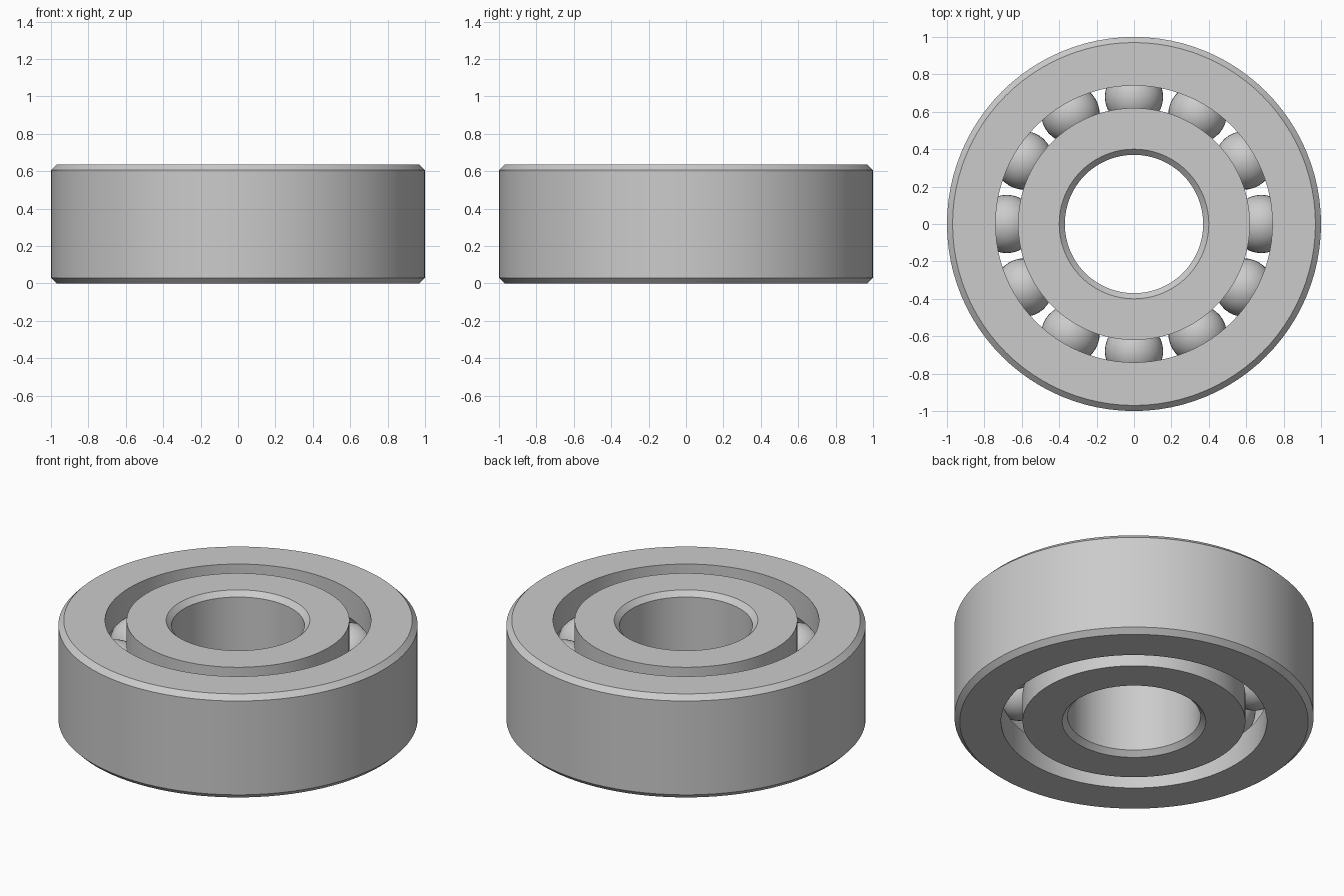
import bpy, bmesh, math
from mathutils import Vector, Matrix

if "Cube" in bpy.data.objects:
    bpy.data.objects.remove(bpy.data.objects["Cube"], do_unlink=True)

HEIGHT, CHAMFER = 0.636, 0.03
BORE, INNER_LAND, OUTER_LAND, RIM = 0.37, 0.62, 0.74, 1.0
PITCH, BALL, GROOVE = 0.68, 0.156, 0.158
BALL_COUNT, SEGMENTS, ARC_STEPS = 12, 96, 16
MID = HEIGHT / 2

steel = bpy.data.materials.new("steel_grey")
steel.use_nodes = True
colour = (0.6, 0.6, 0.6, 1)
steel.diffuse_color = colour
steel.node_tree.nodes["Principled BSDF"].inputs["Base Color"].default_value = colour


def finish(bm, name):
    """Turn a bmesh into a smooth-shaded steel object."""
    mesh = bpy.data.meshes.new(name)
    bm.to_mesh(mesh)
    bm.free()
    mesh.materials.append(steel)
    obj = bpy.data.objects.new(name, mesh)
    bpy.context.collection.objects.link(obj)
    bpy.ops.object.select_all(action='DESELECT')
    obj.select_set(True)
    bpy.context.view_layer.objects.active = obj
    bpy.ops.object.shade_smooth_by_angle(angle=math.radians(30))
    return obj


def ring(name, plain, land):
    """Revolve a section: chamfered plain wall, and a land with a ball groove."""
    side = 1 if land > plain else -1
    inset = plain + side * CHAMFER
    section = [(inset, 0), (plain, CHAMFER), (plain, HEIGHT - CHAMFER),
               (inset, HEIGHT), (land, HEIGHT)]
    # Groove arc about the ball centre, from the upper lip to the lower lip
    half = math.acos(abs(PITCH - land) / GROOVE)
    for i in range(ARC_STEPS + 1):
        a = half * (1 - 2 * i / ARC_STEPS)
        section.append((PITCH - side * GROOVE * math.cos(a), MID + GROOVE * math.sin(a)))
    section.append((land, 0))

    bm = bmesh.new()
    verts = [bm.verts.new((r, 0, z)) for r, z in section]
    edges = [bm.edges.new((v, verts[i - 1])) for i, v in enumerate(verts)]
    bmesh.ops.spin(bm, geom=verts + edges, cent=(0, 0, 0), axis=(0, 0, 1),
                   angle=math.tau, steps=SEGMENTS)
    bmesh.ops.remove_doubles(bm, verts=bm.verts[:], dist=0.0001)
    bmesh.ops.recalc_face_normals(bm, faces=bm.faces[:])
    return finish(bm, name)


# Inner and outer races
ring("outer_ring", RIM, OUTER_LAND)
ring("inner_ring", BORE, INNER_LAND)

# Balls spaced evenly around the pitch circle
for i in range(BALL_COUNT):
    place = Matrix.Rotation(math.tau * i / BALL_COUNT, 4, 'Z') @ Matrix.Translation(Vector((PITCH, 0, MID)))
    bm = bmesh.new()
    bmesh.ops.create_uvsphere(bm, u_segments=32, v_segments=20, radius=BALL, matrix=place)
    finish(bm, f"ball_{i + 1}")
